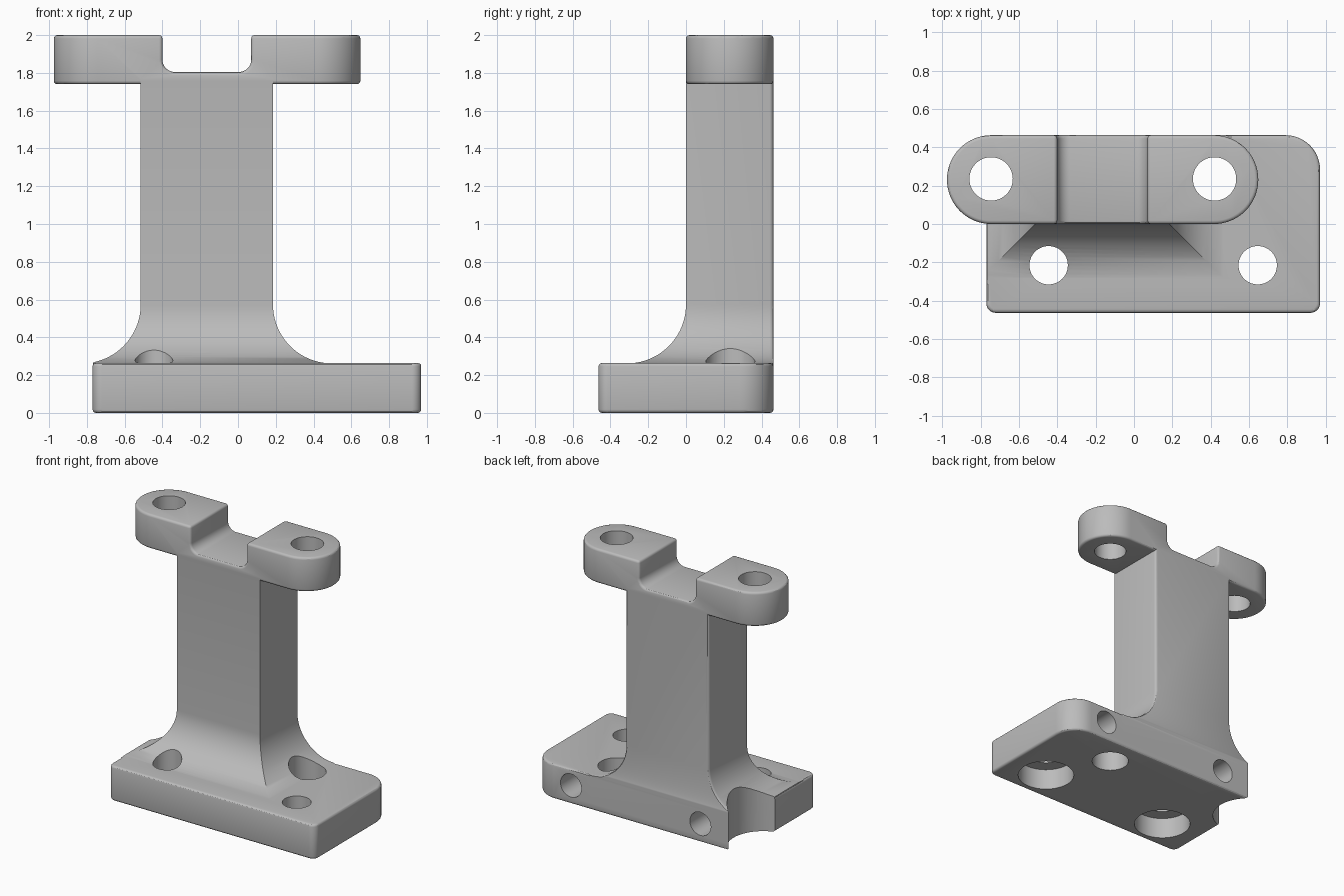
import bpy, bmesh, math
from mathutils import Vector, Matrix

if "Cube" in bpy.data.objects:
    bpy.data.objects.remove(bpy.data.objects["Cube"], do_unlink=True)

grey = bpy.data.materials.new("plain_grey")
grey.use_nodes = True
COLOUR = (0.5, 0.5, 0.5, 1)
grey.diffuse_color = COLOUR
grey.node_tree.nodes["Principled BSDF"].inputs["Base Color"].default_value = COLOUR


def rounded(corners, steps=12):
    """Counter-clockwise outline from (x, y, radius) corners."""
    out = []
    for i, (x, y, r) in enumerate(corners):
        p = Vector((x, y))
        if r == 0:
            out.append(p)
            continue
        a = (Vector(corners[i - 1][:2]) - p).normalized()
        b = (Vector(corners[(i + 1) % len(corners)][:2]) - p).normalized()
        for k in range(steps + 1):
            t = math.pi / 2 * k / steps
            out.append(p + r * (a * (1 - math.sin(t)) + b * (1 - math.cos(t))))
    return out


def circle(x, y, r, n=64):
    return [Vector((x + r * math.cos(math.tau * k / n), y + r * math.sin(math.tau * k / n)))
            for k in range(n)]


def loft(name, rings, matrix=None):
    """Closed solid through (outline, z) rings, from bottom to top."""
    bm = bmesh.new()
    loops = [[bm.verts.new((p.x, p.y, z)) for p in outline] for outline, z in rings]
    bm.faces.new(reversed(loops[0]))
    bm.faces.new(loops[-1])
    n = len(loops[0])
    for low, high in zip(loops, loops[1:]):
        for i in range(n):
            j = (i + 1) % n
            bm.faces.new((low[i], low[j], high[j], high[i]))
    if matrix:
        bm.transform(matrix)
    bmesh.ops.recalc_face_normals(bm, faces=bm.faces)
    mesh = bpy.data.meshes.new(name)
    bm.to_mesh(mesh)
    bm.free()
    mesh.materials.append(grey)
    obj = bpy.data.objects.new(name, mesh)
    bpy.context.collection.objects.link(obj)
    return obj


def prism(name, outline, z0, z1, matrix=None):
    return loft(name, [(outline, z0), (outline, z1)], matrix)


def apply(obj, mod):
    with bpy.context.temp_override(object=obj, active_object=obj):
        bpy.ops.object.modifier_apply(modifier=mod.name)


def combine(obj, other, operation):
    mod = obj.modifiers.new("cut", "BOOLEAN")
    mod.operation, mod.solver, mod.object = operation, "EXACT", other
    apply(obj, mod)
    bpy.data.objects.remove(other, do_unlink=True)


def soften(obj, width=0.018):
    mod = obj.modifiers.new("soft_edges", "BEVEL")
    mod.width, mod.segments, mod.use_clamp_overlap = width, 3, False
    mod.limit_method, mod.angle_limit = "ANGLE", math.radians(40)
    apply(obj, mod)


BACK, HOLE_Y = 0.463, 0.235
LUGS = (-0.745, 0.42)
FEET = (-0.445, 0.645)
STAND_UP = Matrix.Rotation(math.pi / 2, 4, "X")  # outline y becomes z, depth becomes -y

# Base plate with one large rounded corner
bracket = prism("bracket", rounded([(-0.77, -0.463, 0.05), (0.97, -0.463, 0.05),
                                    (0.97, BACK, 0.18), (-0.77, BACK, 0)]), 0, 0.264)
soften(bracket)

# Column flaring into the base on the front and both sides
R = 0.312


def column_ring(spread):
    left, right = max(-0.515 - spread, -0.767), 0.185 + spread
    return rounded([(left, -spread, 0), (right, -spread, 0),
                    (right, BACK, 0.02), (left, BACK, 0.02)], 3)


rings = [(column_ring(R), 0.05)]
for k in range(21):
    t = math.pi / 2 * k / 20
    rings.append((column_ring(R * (1 - math.sin(t))), 0.262 + R * (1 - math.cos(t))))
rings.append((column_ring(0), 1.77))
column = loft("column", rings)

# Head with two round lugs and a saddle between them
head = prism("head", rounded([(-0.975, 0, 0.231), (0.648, 0, 0.231),
                              (0.648, BACK, 0.231), (-0.975, BACK, 0.231)], 16), 1.74, 2.0)
saddle = prism("saddle_cutter", rounded([(-0.4, 1.805, 0.065), (0.07, 1.805, 0.065),
                                         (0.07, 2.2, 0), (-0.4, 2.2, 0)]), -1, 1, STAND_UP)
combine(head, saddle, "DIFFERENCE")
soften(head)

combine(bracket, column, "UNION")
combine(bracket, head, "UNION")

# Clearance under the lugs: side notch on the left, bore on the right
cutters = [prism("notch_cutter", circle(-0.84, 0.27, 0.25), -0.1, 1),
           prism("bore_cutter", circle(LUGS[1], HOLE_Y, 0.13), -0.1, 1)]
# Lug holes
cutters += [prism("lug_hole_cutter", circle(x, HOLE_Y, 0.113), 1.5, 2.2) for x in LUGS]
# Foot holes with counterbores underneath, and blind holes in the back
for x in FEET:
    cutters.append(prism("foot_hole_cutter", circle(x, -0.215, 0.1), -0.1, 1))
    cutters.append(prism("counterbore_cutter", circle(x, -0.215, 0.2), -0.1, 0.16))
    cutters.append(prism("back_hole_cutter", circle(x, 0.14, 0.088), -0.6, -0.2, STAND_UP))
for cutter in cutters:
    combine(bracket, cutter, "DIFFERENCE")

# Smooth shading with crisp edges
bpy.ops.object.select_all(action="DESELECT")
bracket.select_set(True)
bpy.context.view_layer.objects.active = bracket
bpy.ops.object.shade_smooth_by_angle(angle=math.radians(30))
